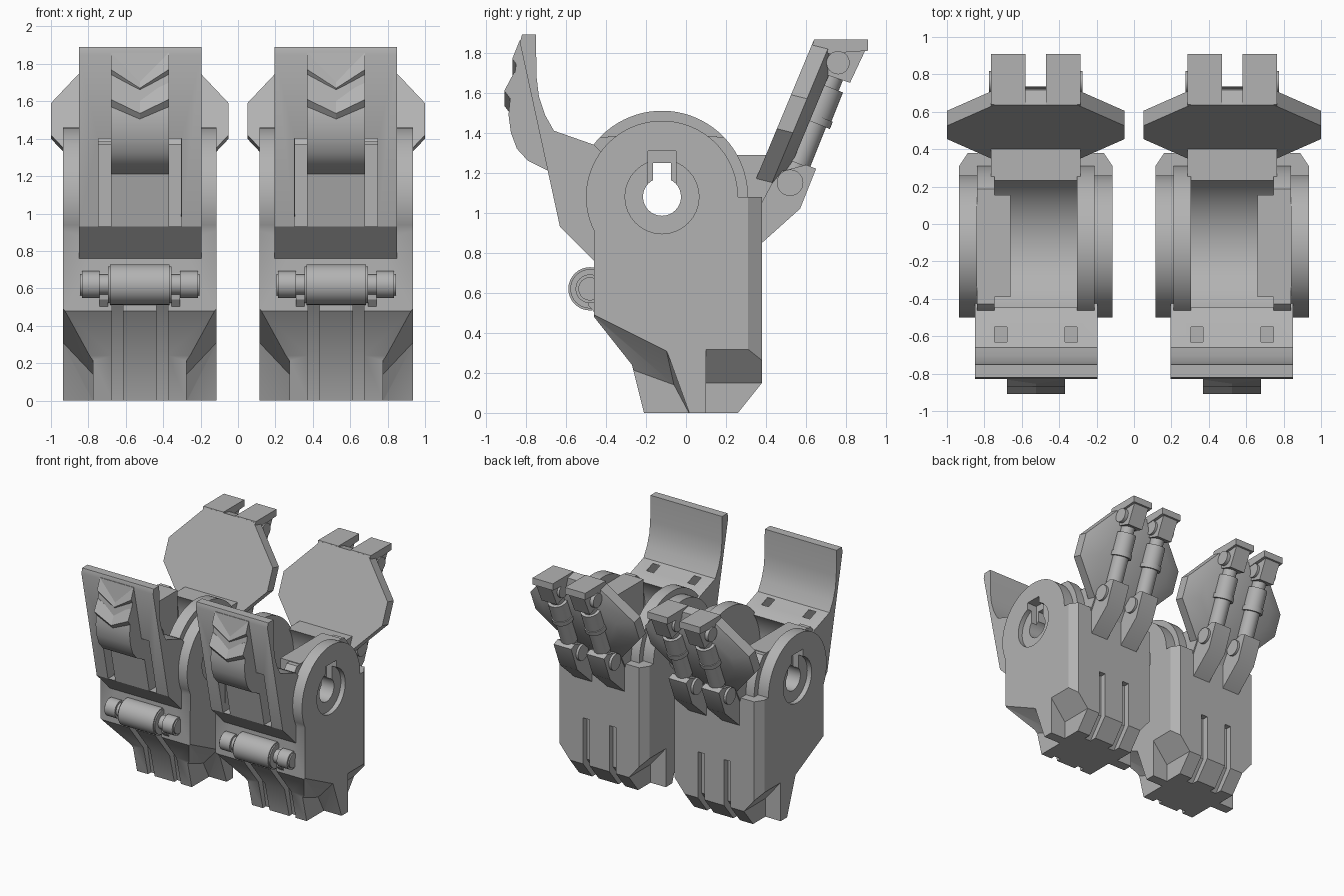
import bpy, bmesh
from math import sin, cos, radians
from mathutils import Vector

cube = bpy.data.objects.get("Cube")
if cube:
    bpy.data.objects.remove(cube, do_unlink=True)

grey = bpy.data.materials.new("plain_grey")
grey.use_nodes = True
grey.diffuse_color = (0.45, 0.45, 0.45, 1)
grey.node_tree.nodes["Principled BSDF"].inputs["Base Color"].default_value = grey.diffuse_color

CENTRE = 0.525          # distance of each unit's mid plane from x = 0
HUB = (-0.12, 1.08)     # main pivot in y, z
side = 1                # +1 left unit, -1 right unit


def finish(name, bm):
    """Place a part in the current unit; u grows away from x = 0."""
    for v in bm.verts:
        v.co.x = side * (CENTRE + v.co.x)
    bm.normal_update()
    bmesh.ops.recalc_face_normals(bm, faces=bm.faces)
    mesh = bpy.data.meshes.new(name)
    bm.to_mesh(mesh)
    bm.free()
    mesh.materials.append(grey)
    ob = bpy.data.objects.new(name, mesh)
    bpy.context.collection.objects.link(ob)
    return ob


def prism(name, profile, u0, u1):
    bm = bmesh.new()
    f = bm.faces.new([bm.verts.new((u0, y, z)) for y, z in profile])
    ext = bmesh.ops.extrude_face_region(bm, geom=[f])["geom"]
    for v in ext:
        if isinstance(v, bmesh.types.BMVert):
            v.co.x = u1
    return finish(name, bm)


def box(name, u0, u1, y0, y1, z0, z1):
    return prism(name, [(y0, z0), (y1, z0), (y1, z1), (y0, z1)], u0, u1)


def hull(name, points):
    bm = bmesh.new()
    for p in points:
        bm.verts.new(p)
    res = bmesh.ops.convex_hull(bm, input=bm.verts)
    junk = [g for g in res["geom_interior"] if isinstance(g, bmesh.types.BMVert)]
    bmesh.ops.delete(bm, geom=junk, context="VERTS")
    bmesh.ops.dissolve_limit(bm, angle_limit=0.01, verts=bm.verts, edges=bm.edges)
    return finish(name, bm)


def rod(name, p, q, r, n=32):
    p, q = Vector(p), Vector(q)
    bm = bmesh.new()
    bmesh.ops.create_cone(bm, cap_ends=True, segments=n, radius1=r, radius2=r, depth=(q - p).length)
    rot = (q - p).to_track_quat("Z", "Y")
    for v in bm.verts:
        v.co = rot @ v.co + (p + q) / 2
    return finish(name, bm)


def arc(r, a0, a1, n):
    steps = [radians(a0 + (a1 - a0) * i / n) for i in range(n + 1)]
    return [(HUB[0] + r * cos(a), HUB[1] + r * sin(a)) for a in steps]


def active(ob):
    bpy.ops.object.select_all(action="DESELECT")
    ob.select_set(True)
    bpy.context.view_layer.objects.active = ob


def cut(ob, *cutters):
    for c in cutters:
        active(ob)
        m = ob.modifiers.new("cut", "BOOLEAN")
        m.operation, m.solver, m.object = "DIFFERENCE", "EXACT", c
        bpy.ops.object.modifier_apply(modifier=m.name)
        bpy.data.objects.remove(c, do_unlink=True)


def axle_cutters():
    y, z = HUB
    return [rod("c", (-0.6, y, z), (0.6, y, z), 0.095),
            box("c", -0.6, 0.6, y - 0.045, y + 0.045, z, 1.25)]


def socket_cutter():
    return rod("c", (-0.22, *HUB), (0.22, *HUB), 0.41, 64)


def build_body():
    body = prism("body", [(-0.21, 0), (0.26, 0), (0.38, 0.15), (0.38, 1.08)]
                 + arc(0.38, 0, 207, 40) + [(-0.46, 0.48), (-0.27, 0.24)], -0.41, 0.41)
    cut(body, socket_cutter(), *axle_cutters(), box("c", 0.1, 0.315, -0.6, 0.4, 1.38, 1.7))
    y, z = HUB
    for m in (-1, 1):
        # chamfered rear corner, front and rear foot notches
        cut(body,
            hull("c", [(m * u, v, w) for w in (-0.1, 1.2)
                       for u, v in ((0.42, 0.295), (0.36, 0.385), (0.36, 0.5), (0.6, 0.5), (0.6, 0.295))]),
            hull("c", [(m * u, v, w) for u, v, w in (
                (0.42, -0.5, 0.52), (0.42, -0.1, 0.32), (0.42, 0.02, -0.01), (0.42, -0.5, -0.01),
                (0.25, -0.5, 0.30), (0.25, -0.06, 0.14), (0.25, 0.02, -0.01), (0.25, -0.5, -0.01))]),
            hull("c", [(m * u, v, w) for v in (0.1, 0.5) for u, w in (
                (0.42, 0.33), (0.27, 0.15), (0.27, -0.1), (0.42, -0.1))]))
        # grooves in the front and back of the foot
        g0, g1 = m * 0.09, m * 0.15
        cut(body,
            prism("c", [(-0.6, 0.51), (-0.42, 0.51), (-0.22, 0.25), (-0.15, -0.1), (-0.6, -0.1)], g0, g1),
            prism("c", [(0.33, 0.53), (0.5, 0.53), (0.5, -0.1), (0.2, -0.1), (0.2, 0), (0.33, 0.17)], g0, g1))
        # recessed ring and keyway round the axle hole
        cut(body, rod("c", (m * 0.37, y, z), (m * 0.6, y, z), 0.185),
            box("c", m * 0.32, m * 0.6, y - 0.07, y + 0.07, z, 1.31))
    # keyed boss inside the socket
    boss = box("socket_boss", 0.135, 0.315, -0.39, 0.155, 0.85, 1.385)
    cut(boss, *axle_cutters())


def build_shield():
    # one full arc fin on the inner side, a flat-topped one on the outer side
    for m in (-1, 1):
        fin = prism("shield_fin", arc(0.43, 0, 143, 32)
                    + [(-0.6, 1.385), (-0.6, 1.0), (-0.3, 0.9), (0.2, 0.95)], m * 0.22, m * 0.315)
        cut(fin, *axle_cutters())
        if m > 0:
            cut(fin, box("c", 0.1, 0.4, -0.45, 0.4, 1.38, 1.7))
    shield = prism("front_shield", [
        (-0.82, 1.89), (-0.75, 1.89), (-0.747, 1.68), (-0.735, 1.58), (-0.705, 1.49), (-0.66, 1.41),
        (-0.46, 1.34), (-0.42, 1.3), (-0.42, 0.76), (-0.46, 0.76), (-0.63, 0.93), (-0.83, 1.85)],
        -0.33, 0.325)
    cut(shield, socket_cutter())
    for m in (-1, 1):
        cut(shield, box("c", m * 0.155, m * 0.222, -1, -0.55, 0.93, 1.40))
    # curved pad with two raised chevrons
    prism("shield_pad", [(-0.80, 1.86), (-0.832, 1.86), (-0.855, 1.70), (-0.88, 1.56), (-0.887, 1.49),
                         (-0.875, 1.40), (-0.845, 1.32), (-0.79, 1.26), (-0.69, 1.21), (-0.67, 1.3)],
          -0.155, 0.155)
    for top, drop, y0, y1 in ((1.86, 0.10, -0.832, -0.868), (1.70, 0.075, -0.86, -0.908)):
        for m in (-1, 1):
            hull("chevron", [(u, y, top - d - dz) for u, d in ((0, drop), (m * 0.155, 0))
                             for y, dz in ((y0, 0), (y1, 0.09), (y1 + 0.03, 0.13), (-0.8, 0.13), (-0.8, 0))])


def build_roller():
    y, z = -0.48, 0.62
    rod("roller_axle", (-0.3, y, z), (0.3, y, z), 0.055)
    rod("roller_barrel", (-0.17, y, z), (0.17, y, z), 0.098)
    rod("roller_collar", (-0.16, y, z), (0.16, y, z), 0.108)
    for m in (-1, 1):
        rod("roller_cap", (m * 0.215, y, z), (m * 0.31, y, z), 0.072)
        rod("roller_end", (m * 0.215, y, z), (m * 0.32, y, z), 0.058)
        prism("roller_bracket", [(-0.46, 0.68), (-0.5, 0.62), (-0.49, 0.54), (-0.44, 0.48), (-0.4, 0.68)],
              m * 0.17, m * 0.215)


def build_rear_plate():
    bracket = prism("plate_bracket", [(0.2, 1.29), (0.43, 1.29), (0.46, 1.2), (0.38, 1.05), (0.2, 1.05)],
                    -0.24, 0.24)
    cut(bracket, socket_cutter())
    # leaning octagon plate with a bevelled back
    pts = []
    for u, z in ((0.22, 1.86), (0.475, 1.59), (0.475, 1.42), (0.22, 1.15)):
        y = 0.40 + (z - 1.29) / 2.4
        for m in (-1, 1):
            pts.append((m * u, y, z))
            pts.append((m * u, y + 0.08, z - 0.02))
            z2 = 1.49 + (z - 1.49) * 0.72
            pts.append((m * u * 0.72, 0.54 + (z2 - 1.29) / 2.4, z2 - 0.02))
    hull("rear_plate", pts)


def build_pistons():
    low, high = Vector((0, 0.52, 1.15)), Vector((0, 0.76, 1.75))
    for m in (-1, 1):
        shift = Vector((m * 0.15, 0, 0))

        def along(t):
            return low.lerp(high, t) + shift

        rod("piston_rod", along(0), along(1), 0.055)
        rod("piston_barrel", along(0.16), along(0.52), 0.064)
        rod("piston_sleeve", along(0.5), along(0.8), 0.078)
        rod("piston_collar", along(0.5), along(0.56), 0.085)
        # lower clevis and upper lug with their pins
        prism("lower_clevis", [(0.36, 0.85), (0.38, 0.85), (0.57, 1.02), (0.65, 1.22), (0.60, 1.24),
                               (0.45, 1.2), (0.36, 1.1)], m * 0.07, m * 0.23)
        rod("lower_pin", low + Vector((m * 0.05, 0, 0)), low + Vector((m * 0.25, 0, 0)), 0.066)
        prism("upper_lug", [(0.62, 1.80), (0.64, 1.865), (0.91, 1.865), (0.91, 1.81), (0.62, 1.79)],
              m * 0.055, m * 0.24)
        prism("upper_knuckle", [(0.64, 1.82), (0.90, 1.82), (0.82, 1.65), (0.70, 1.69), (0.62, 1.72)],
              m * 0.08, m * 0.22)
        rod("upper_pin", high + Vector((m * 0.06, 0, 0)), high + Vector((m * 0.25, 0, 0)), 0.058)


before = set(bpy.data.objects)
for side in (1, -1):
    build_body()
    build_shield()
    build_roller()
    build_rear_plate()
    build_pistons()

for ob in set(bpy.data.objects) - before:
    active(ob)
    bpy.ops.object.shade_smooth_by_angle(angle=radians(30))
